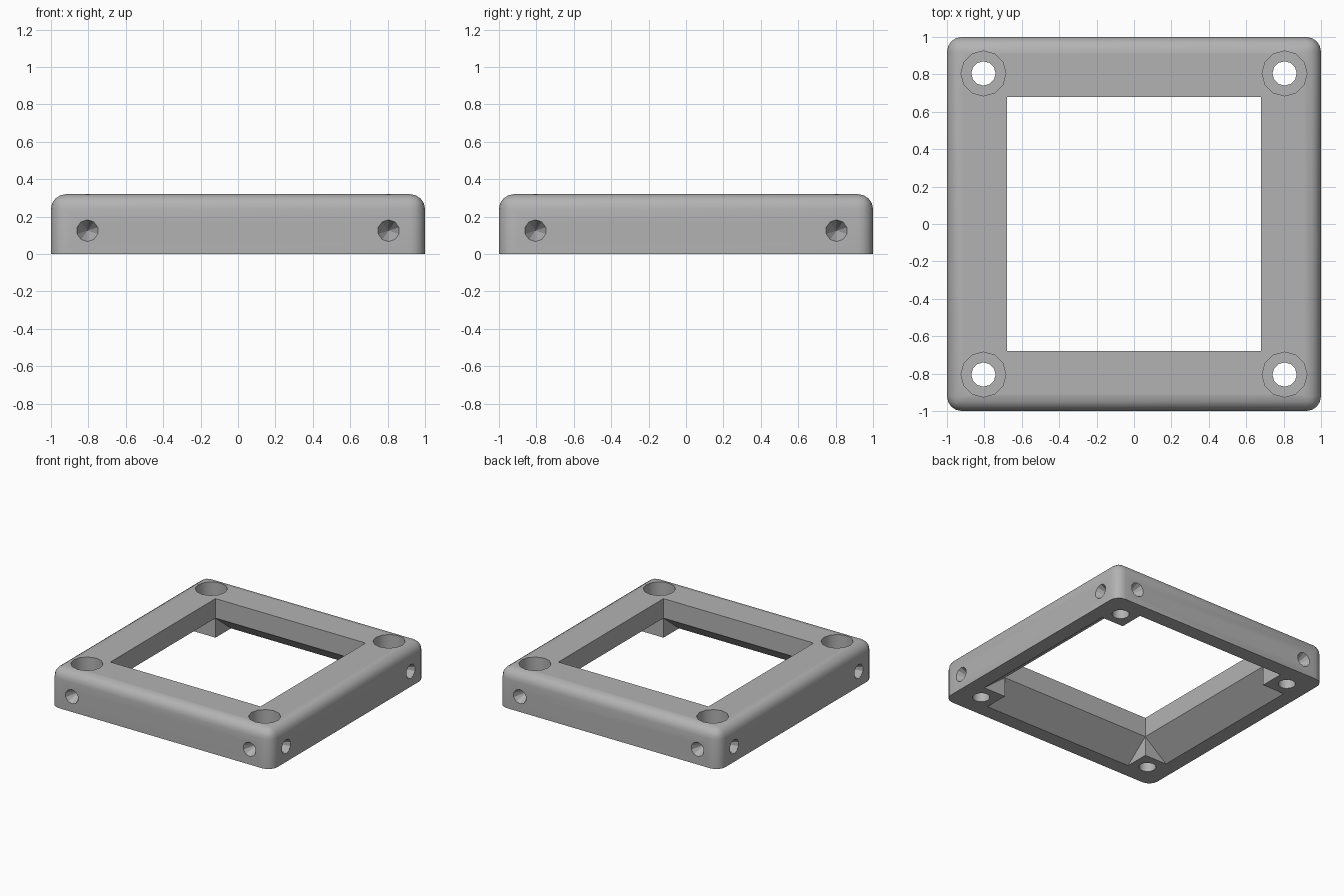
import bpy, bmesh, math
from mathutils import Matrix

if "Cube" in bpy.data.objects:
    bpy.data.objects.remove(bpy.data.objects["Cube"])

HEIGHT, ROUND = 0.32, 0.08
OPENING, RECESS, RECESS_TOP = 0.68, 0.88, 0.16
HOLE_POS, SIDE_HOLE_Z = 0.805, 0.125

grey = bpy.data.materials.new("plain grey")
grey.use_nodes = True
colour = (0.45, 0.45, 0.45, 1)
grey.diffuse_color = colour
grey.node_tree.nodes["Principled BSDF"].inputs["Base Color"].default_value = colour


def make_object(name, bm):
    mesh = bpy.data.meshes.new(name)
    bmesh.ops.recalc_face_normals(bm, faces=bm.faces)
    bm.to_mesh(mesh)
    bm.free()
    mesh.materials.append(grey)
    obj = bpy.data.objects.new(name, mesh)
    bpy.context.collection.objects.link(obj)
    return obj


def cut(target, cutter):
    """Subtract the cutter and discard it."""
    cutter.hide_render = True
    bpy.context.view_layer.objects.active = target
    mod = target.modifiers.new("cut", "BOOLEAN")
    mod.operation, mod.solver, mod.object = "DIFFERENCE", "EXACT", cutter
    bpy.ops.object.modifier_apply(modifier=mod.name)
    bpy.data.objects.remove(cutter)


def cone(bm, r1, r2, depth, matrix, sides=12):
    bmesh.ops.create_cone(bm, cap_ends=True, segments=sides, radius1=r1,
                          radius2=r2, depth=depth, matrix=matrix)


# Block with rounded sides and top, flat underneath
bm = bmesh.new()
bmesh.ops.create_cube(bm, size=1, matrix=Matrix.Translation((0, 0, HEIGHT / 2))
                      @ Matrix.Diagonal((2, 2, HEIGHT, 1)))
edges = [e for e in bm.edges if any(v.co.z > 0.1 for v in e.verts)]
bmesh.ops.bevel(bm, geom=edges, offset=ROUND, segments=4, profile=0.5, affect="EDGES")
frame = make_object("frame", bm)

# Square opening, flared underneath between the corner posts
half = [(OPENING, 1), (OPENING, RECESS_TOP), (RECESS, 0), (RECESS, -0.2)]
profile = half + [(-y, z) for y, z in reversed(half)]
for turn in (0, math.pi / 2):
    bm = bmesh.new()
    face = bm.faces.new([bm.verts.new((-OPENING, y, z)) for y, z in profile])
    out = bmesh.ops.extrude_face_region(bm, geom=[face])
    verts = [g for g in out["geom"] if isinstance(g, bmesh.types.BMVert)]
    bmesh.ops.translate(bm, verts=verts, vec=(2 * OPENING, 0, 0))
    bmesh.ops.rotate(bm, verts=bm.verts, matrix=Matrix.Rotation(turn, 3, "Z"))
    cut(frame, make_object("opening_cutter", bm))

# Screw holes, counterbores and conical side dimples at each corner
screws, bores, dimples = bmesh.new(), bmesh.new(), bmesh.new()
for i in range(4):
    turn = Matrix.Rotation(i * math.pi / 2, 4, "Z")
    cone(screws, 0.065, 0.065, 1, turn @ Matrix.Translation((HOLE_POS, HOLE_POS, 0)))
    cone(bores, 0.12, 0.12, 0.4, turn @ Matrix.Translation((HOLE_POS, HOLE_POS, 0.36)))
    for x in (-HOLE_POS, HOLE_POS):
        cone(dimples, 0.063, 0, 0.13, turn @ Matrix.Translation((x, -0.945, SIDE_HOLE_Z))
             @ Matrix.Rotation(-math.pi / 2, 4, "X"), 10)
for name, bm in (("screw_cutter", screws), ("bore_cutter", bores), ("dimple_cutter", dimples)):
    cut(frame, make_object(name, bm))

bpy.ops.object.select_all(action="DESELECT")
frame.select_set(True)
bpy.context.view_layer.objects.active = frame
bpy.ops.object.shade_smooth_by_angle(angle=math.radians(31))
